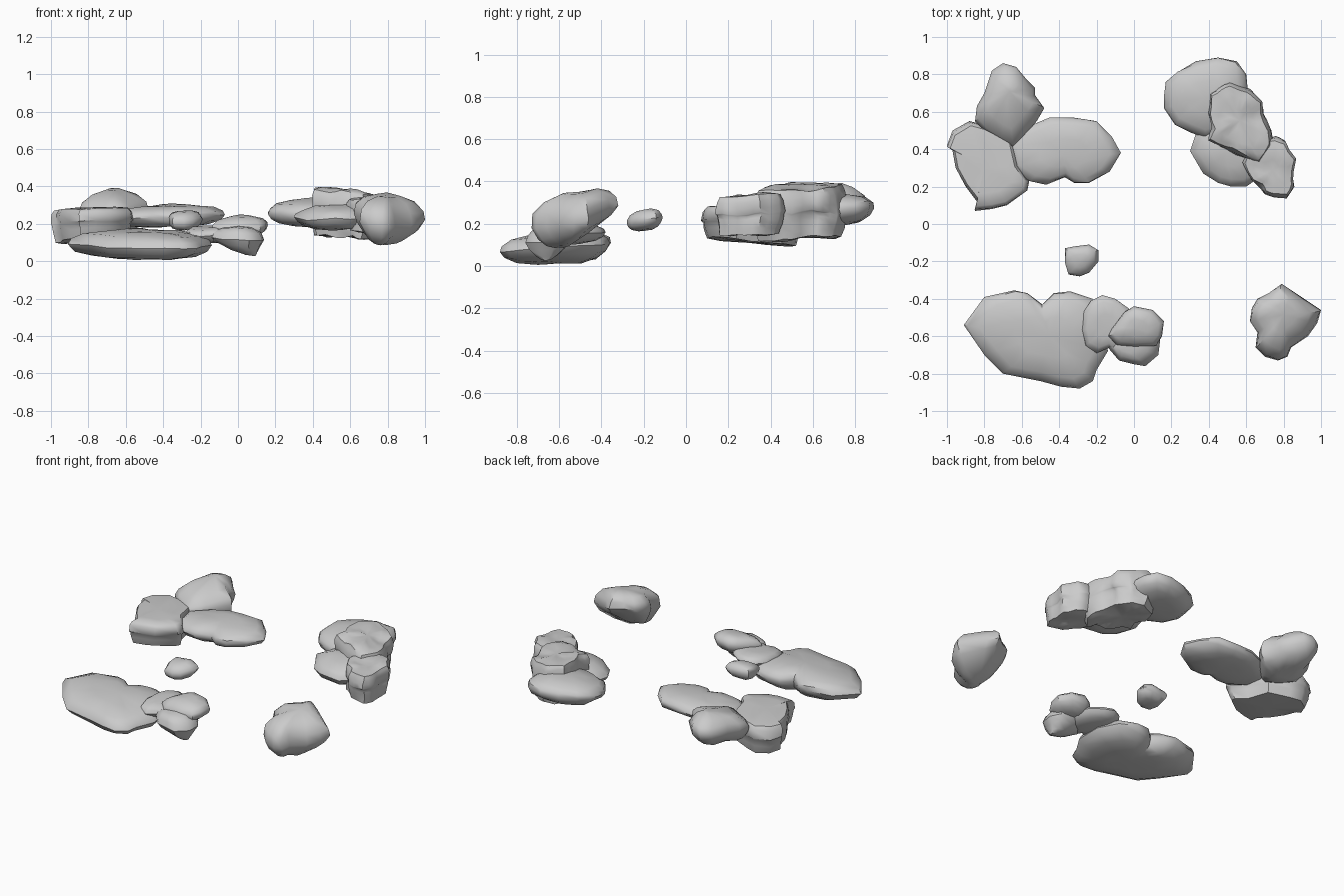
import bpy, bmesh, math
from mathutils import Vector, noise

stone = bpy.data.materials.new("grey stone")
stone.diffuse_color = (0.6, 0.6, 0.6, 1)

# Ring profiles: (height fraction, outline scale)
SLAB = [(0, .42), (.09, .72), (.28, .92), (.52, 1), (.7, .96), (.88, .8), (1, .42)]
BLOCK = [(0, .6), (.02, .88), (.3, .95), (.5, .97), (.56, 1), (.85, .98), (.98, .9), (1, .6)]
ROUND = [(0, .2), (.1, .5), (.3, .82), (.52, 1), (.75, .9), (.92, .65), (1, .3)]
BOULDER = [(0, .25), (.1, .55), (.3, .86), (.5, 1), (.72, .95), (.9, .74), (1, .38)]
PEAK = [(0, .42), (.12, .78), (.35, .96), (.55, 1), (.7, .92), (.88, .65), (1, .22)]


def rock(name, outline, bottom, top, profile, rough=.012, lean=(0, 0), craggy=0):
    """Loft an outline between two tilted planes (z, slope x, slope y)."""
    n = len(outline)
    c = Vector((sum(p[0] for p in outline) / n, sum(p[1] for p in outline) / n))

    def plane(p, x, y):
        return p[0] + p[1] * (x - c.x) + p[2] * (y - c.y)

    def point(px, py, t, s):
        x = c.x + (px - c.x) * s + lean[0] * (t - .5) * (1 - s)
        y = c.y + (py - c.y) * s + lean[1] * (t - .5) * (1 - s)
        z = plane(bottom, x, y) * (1 - t) + plane(top, x, y) * t
        d = noise.noise_vector(Vector((x, y, z)) * 9) * rough
        if s == 1:
            d.x = d.y = 0
        return Vector((x, y, z)) + d

    bm = bmesh.new()
    rings = [[bm.verts.new(point(px, py, t, s)) for px, py in outline] for t, s in profile]
    for a, b in zip(rings, rings[1:]):
        for i in range(n):
            j = (i + 1) % n
            bm.faces.new((a[i], a[j], b[j], b[i]))
    for ring, t in ((rings[0], 0), (rings[-1], 1)):
        tip = bm.verts.new(point(c.x, c.y, t, 0))
        for i in range(n):
            bm.faces.new((ring[i], ring[(i + 1) % n], tip))
    bmesh.ops.recalc_face_normals(bm, faces=bm.faces)
    if craggy:  # break up the faces with finer lumps
        bmesh.ops.subdivide_edges(bm, edges=bm.edges[:], cuts=1, use_grid_fill=True)
        for v in bm.verts:
            v.co += noise.noise_vector(v.co * 13) * craggy
    me = bpy.data.meshes.new(name)
    bm.to_mesh(me)
    bm.free()
    me.materials.append(stone)
    ob = bpy.data.objects.new(name, me)
    bpy.context.collection.objects.link(ob)
    bpy.ops.object.select_all(action='DESELECT')
    ob.select_set(True)
    bpy.context.view_layer.objects.active = ob
    bpy.ops.object.shade_smooth_by_angle(angle=math.radians(45))


# Front left group: broad slab with smaller plates
rock("broad_slab", [(-.91, -.54), (-.80, -.39), (-.64, -.355), (-.57, -.37), (-.49, -.43),
     (-.43, -.37), (-.34, -.36), (-.22, -.40), (-.15, -.52), (-.14, -.68), (-.20, -.78),
     (-.22, -.84), (-.29, -.88), (-.39, -.87), (-.50, -.84), (-.70, -.80), (-.80, -.70)],
     (.012, 0, .05), (.162, 0, .09), SLAB)
rock("middle_plate", [(-.28, -.56), (-.27, -.47), (-.23, -.41), (-.17, -.38), (-.10, -.40),
     (-.03, -.45), (.02, -.52), (.02, -.62), (-.04, -.68), (-.10, -.69), (-.13, -.66),
     (-.20, -.69), (-.26, -.65)], (.10, 0, .1), (.188, 0, .1), SLAB, .008)
rock("upper_plate", [(-.14, -.60), (-.12, -.56), (-.05, -.47), (0, -.44), (.10, -.46),
     (.16, -.52), (.15, -.60), (.12, -.65), (0, -.66), (-.09, -.65)],
     (.125, .08, .12), (.24, 0, .16), SLAB, .008)
rock("lower_wedge", [(-.14, -.66), (-.10, -.60), (0, -.55), (.10, -.56), (.14, -.62),
     (.13, -.70), (.06, -.76), (0, -.75), (-.08, -.73)],
     (.04, -.2, 0), (.19, .1, .1), ROUND, .008, (-.14, 0))

# Lone rocks
rock("small_rock", [(-.37, -.13), (-.32, -.12), (-.24, -.11), (-.19, -.14), (-.19, -.20),
     (-.24, -.26), (-.29, -.28), (-.35, -.27), (-.37, -.20)],
     (.17, 0, .1), (.265, 0, .2), SLAB, .008)
rock("tilted_boulder", [(.79, -.32), (.85, -.36), (1.0, -.46), (.98, -.53), (.93, -.60),
     (.84, -.66), (.82, -.71), (.77, -.73), (.70, -.71), (.65, -.66), (.66, -.58),
     (.62, -.52), (.63, -.45), (.66, -.40), (.72, -.37)],
     (.11, -.2, .42), (.35, -.08, .13), BOULDER, .012, (.06, .1))

# Back left group: peak, block and slab
rock("peak_rock", [(-.76, .82), (-.70, .86), (-.63, .84), (-.58, .78), (-.53, .73), (-.53, .69),
     (-.48, .62), (-.52, .55), (-.58, .48), (-.65, .41), (-.72, .45), (-.80, .50),
     (-.85, .55), (-.84, .63), (-.80, .70)], (.17, 0, .13), (.382, 0, .1), PEAK, .012, (0, .15))
rock("stepped_block", [(-1, .42), (-.97, .50), (-.88, .55), (-.80, .53), (-.66, .47), (-.62, .31),
     (-.56, .23), (-.57, .18), (-.68, .10), (-.76, .08), (-.85, .07), (-.84, .12),
     (-.90, .20), (-.95, .30), (-.97, .40)], (.113, .03, -.09), (.285, .04, 0), BLOCK, .01)
rock("back_slab", [(-.69, .44), (-.57, .52), (-.45, .57), (-.33, .57), (-.20, .55), (-.12, .47),
     (-.07, .38), (-.13, .28), (-.24, .22), (-.32, .22), (-.37, .25), (-.47, .21),
     (-.56, .23), (-.67, .30)], (.185, .03, .05), (.295, .02, .06), SLAB)

# Back right group: two slabs under a craggy pile
rock("rear_slab", [(.16, .68), (.17, .76), (.23, .81), (.33, .87), (.45, .89), (.55, .87),
     (.60, .80), (.61, .70), (.58, .58), (.48, .48), (.38, .46), (.30, .49), (.22, .53),
     (.16, .62)], (.19, 0, .05), (.33, .05, .05), SLAB)
rock("side_slab", [(.30, .39), (.33, .48), (.38, .55), (.50, .60), (.64, .57), (.71, .48),
     (.70, .27), (.60, .20), (.52, .20), (.45, .22), (.37, .27)],
     (.17, -.05, .05), (.30, .12, .1), SLAB)
rock("crag_top", [(.40, .45), (.42, .52), (.39, .60), (.41, .70), (.46, .73), (.52, .76),
     (.60, .73), (.63, .71), (.68, .65), (.69, .59), (.74, .50), (.75, .42), (.68, .32),
     (.62, .34), (.55, .37), (.50, .40)], (.13, -.05, .06), (.38, -.1, 0), BLOCK, .02,
     craggy=.014)
rock("crag_block", [(.76, .47), (.81, .44), (.86, .35), (.85, .28), (.86, .20), (.82, .14),
     (.75, .15), (.70, .16), (.67, .20), (.62, .24), (.58, .33), (.62, .43)],
     (.15, -.04, .0), (.335, 0, .08), BLOCK, .012, craggy=.01)
